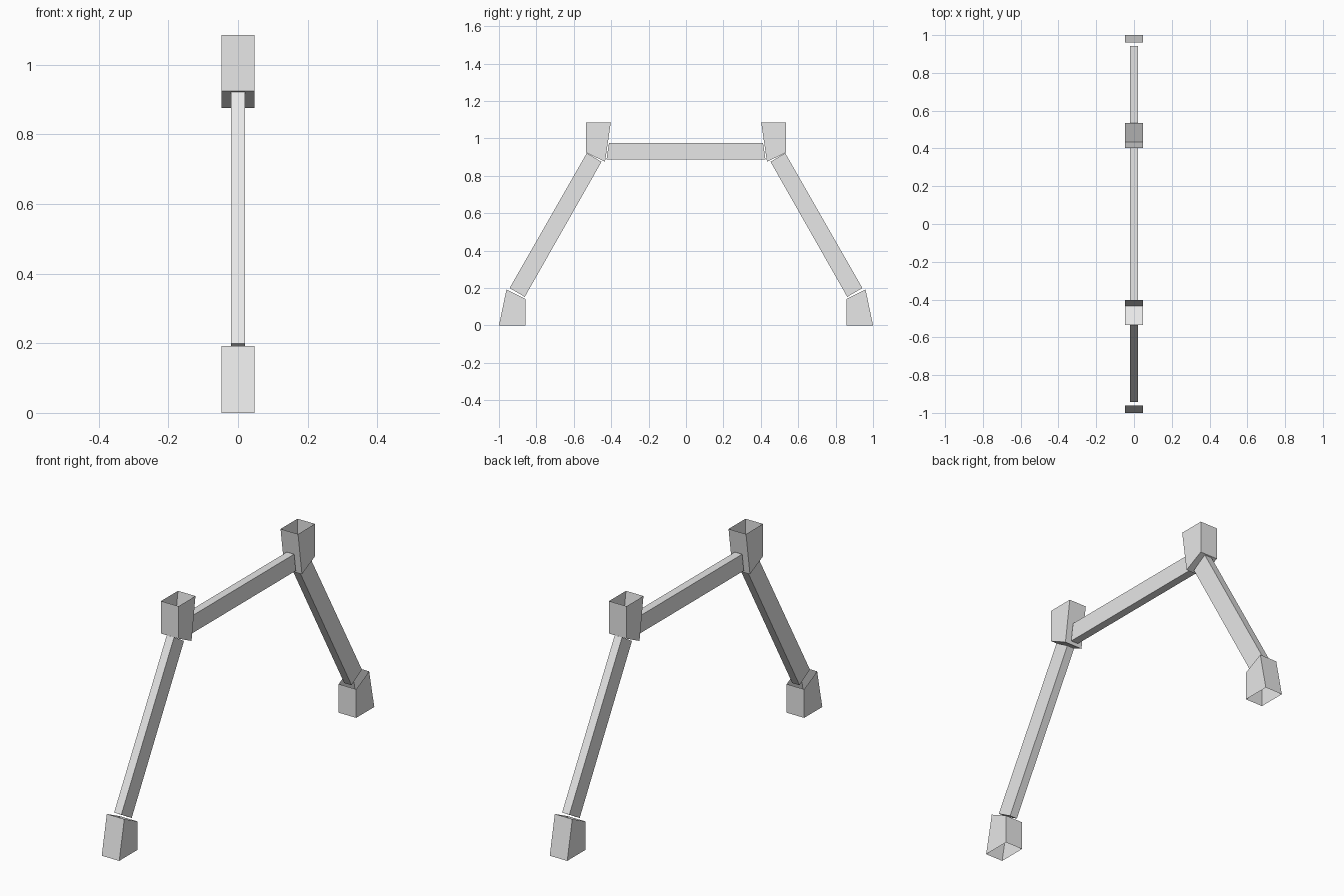
import bpy, bmesh

cube = bpy.data.objects.get("Cube")
if cube:
    bpy.data.objects.remove(cube, do_unlink=True)

grey = bpy.data.materials.new("light grey")
grey.use_nodes = True
colour = (0.8, 0.8, 0.8, 1)
grey.diffuse_color = colour
grey.node_tree.nodes["Principled BSDF"].inputs["Base Color"].default_value = colour


def extrude_profile(name, profile, half_width, side=1, open_edges=()):
    """Extrude a (y, z) outline across x; open_edges are outline edges left without a wall."""
    bm = bmesh.new()
    left = [bm.verts.new((half_width, y * side, z)) for y, z in profile]
    right = [bm.verts.new((-half_width, y * side, z)) for y, z in profile]
    bm.faces.new(left)
    bm.faces.new(right[::-1])
    n = len(profile)
    for i in range(n):
        if i not in open_edges:
            j = (i + 1) % n
            bm.faces.new((left[j], left[i], right[i], right[j]))
    bmesh.ops.recalc_face_normals(bm, faces=bm.faces)
    # outline runs counter-clockwise seen from +x, so the +x wall must face +x
    bm.faces.ensure_lookup_table()
    bm.normal_update()
    if bm.faces[0].normal.x < 0:
        bmesh.ops.reverse_faces(bm, faces=bm.faces)
    mesh = bpy.data.meshes.new(name)
    bm.to_mesh(mesh)
    bm.free()
    mesh.materials.append(grey)
    obj = bpy.data.objects.new(name, mesh)
    bpy.context.collection.objects.link(obj)
    return obj


WIDE, SLIM = 0.048, 0.02

# Outlines for the back half; the front half is mirrored
foot = [(0.858, 0), (1.0, 0), (0.96, 0.192), (0.858, 0.142)]
leg = [(0.862, 0.153), (0.943, 0.2), (0.53, 0.922), (0.452, 0.875)]
socket = [(0.433, 0.875), (0.535, 0.925), (0.535, 1.086), (0.402, 1.086)]

for end, side in (("front", -1), ("back", 1)):
    # Foot sleeve, open at the ground and where the leg enters
    extrude_profile(end + "_foot", foot, WIDE, side, open_edges=(0, 2))
    extrude_profile(end + "_leg", leg, SLIM, side)
    # Corner cup, open at the top
    extrude_profile(end + "_corner_cup", socket, WIDE, side, open_edges=(2,))

# Cross beam between the corner cups
extrude_profile("cross_beam",
                [(-0.425, 0.888), (0.425, 0.888), (0.412, 0.975), (-0.412, 0.975)], SLIM)
